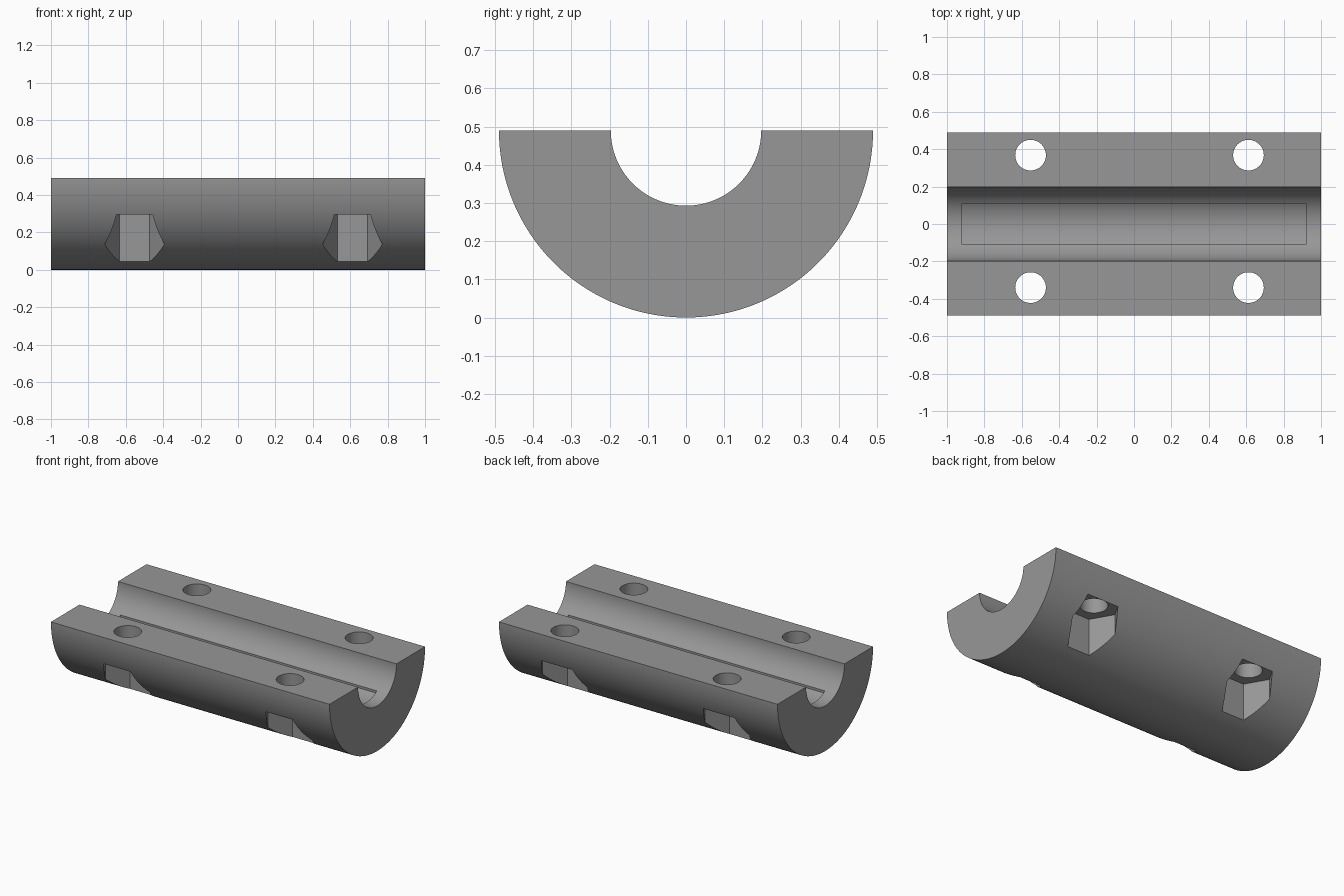
import bpy, bmesh, math

if "Cube" in bpy.data.objects:
    bpy.data.objects.remove(bpy.data.objects["Cube"])

R_OUT, R_BORE, AXIS_Z = 0.49, 0.197, 0.49

grey = bpy.data.materials.new("mid grey")
grey.diffuse_color = (0.31, 0.31, 0.31, 1)
grey.use_nodes = True
grey.node_tree.nodes["Principled BSDF"].inputs["Base Color"].default_value = grey.diffuse_color


def arc(radius, a0, a1, steps):
    """Points (y, z) on an arc around the bore axis."""
    return [(radius * math.cos(a0 + (a1 - a0) * i / steps),
             AXIS_Z + radius * math.sin(a0 + (a1 - a0) * i / steps))
            for i in range(steps + 1)]


def prism(name, start, depth):
    """Closed solid from a list of 3D points and an extrusion vector."""
    bm = bmesh.new()
    face = bm.faces.new([bm.verts.new(p) for p in start])
    ext = bmesh.ops.extrude_face_region(bm, geom=[face], use_keep_orig=True)
    top = [g for g in ext["geom"] if isinstance(g, bmesh.types.BMVert)]
    bmesh.ops.translate(bm, verts=top, vec=depth)
    bmesh.ops.recalc_face_normals(bm, faces=bm.faces[:])
    mesh = bpy.data.meshes.new(name)
    bm.to_mesh(mesh)
    bm.free()
    mesh.materials.append(grey)
    obj = bpy.data.objects.new(name, mesh)
    bpy.context.collection.objects.link(obj)
    return obj


def along_x(name, profile, half):
    return prism(name, [(-half, y, z) for y, z in profile], (2 * half, 0, 0))


def along_z(name, x, y, radius, sides, z0, z1):
    ring = [(x + radius * math.cos(2 * math.pi * i / sides),
             y + radius * math.sin(2 * math.pi * i / sides), z0)
            for i in range(sides)]
    return prism(name, ring, (0, 0, z1 - z0))


# Half-round clamp body with a half-round bore
body = along_x("clamp_half",
               arc(R_OUT, math.pi, 2 * math.pi, 96)
               + arc(R_BORE, 2 * math.pi, math.pi, 64), 1.0)

# Shallow curved recess in the bottom of the bore
r_rec, half_w = 0.21, 0.11
a = math.acos(half_w / r_rec)
recess = arc(r_rec, math.pi + a, 2 * math.pi - a, 32)
cutters = [along_x("recess_cutter",
                   recess + [(half_w, 0.42), (-half_w, 0.42)], 0.92)]

# Bolt holes from the top and hexagonal nut pockets from below
for x in (-0.553, 0.612):
    for y in (-0.34, 0.368):
        cutters.append(along_z("bolt_hole_cutter", x, y, 0.082, 48, 0.25, 0.6))
        cutters.append(along_z("nut_pocket_cutter", x, y, 0.16, 6, -0.1, 0.297))

bpy.context.view_layer.objects.active = body
for c in cutters:
    mod = body.modifiers.new("cut", 'BOOLEAN')
    mod.operation = 'DIFFERENCE'
    mod.solver = 'EXACT'
    mod.object = c
    bpy.ops.object.modifier_apply(modifier=mod.name)
    bpy.data.objects.remove(c)

# Smooth round walls, keep edges crisp
bpy.ops.object.select_all(action='DESELECT')
body.select_set(True)
bpy.ops.object.shade_smooth_by_angle(angle=math.radians(25))
